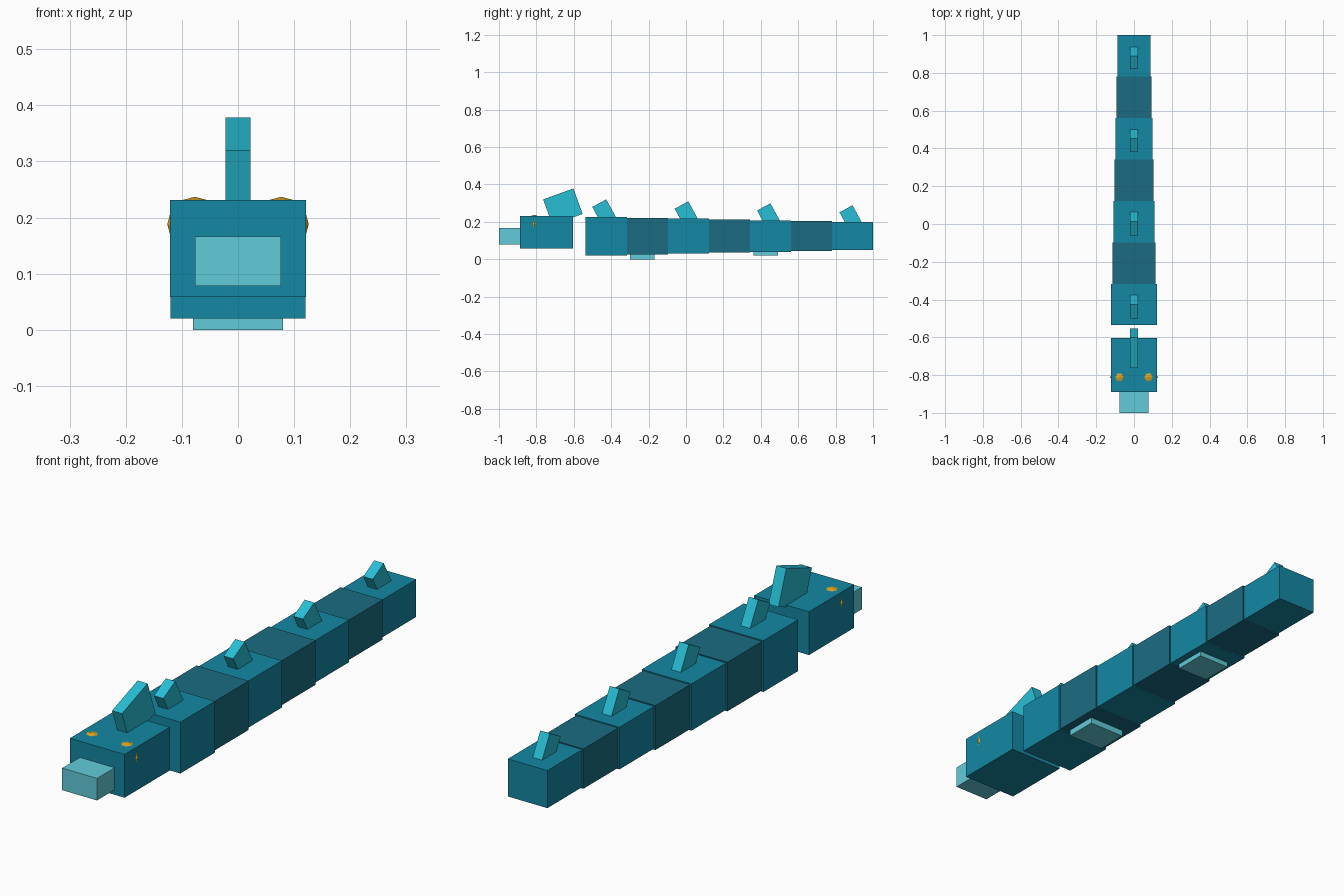
import bpy, bmesh, math
from mathutils import Matrix, Vector

if "Cube" in bpy.data.objects:
    bpy.data.objects.remove(bpy.data.objects["Cube"])


def material(name, hex_code):
    srgb = [int(hex_code[i:i + 2], 16) / 255 for i in (0, 2, 4)]
    lin = [c / 12.92 if c <= 0.04045 else ((c + 0.055) / 1.055) ** 2.4 for c in srgb]
    mat = bpy.data.materials.new(name)
    mat.diffuse_color = (*lin, 1)
    mat.use_nodes = True
    mat.node_tree.nodes["Principled BSDF"].inputs["Base Color"].default_value = mat.diffuse_color
    return mat


TEAL = material("teal", "1488A4")
DARK = material("dark_teal", "1B6C82")
FIN = material("fin_cyan", "27BFD6")
PALE = material("pale_cyan", "62CCD9")
GOLD = material("gold", "DDA524")


def finish(name, bm, mat):
    mesh = bpy.data.meshes.new(name)
    bm.to_mesh(mesh)
    bm.free()
    mesh.materials.append(mat)
    obj = bpy.data.objects.new(name, mesh)
    bpy.context.collection.objects.link(obj)
    return obj


def box(name, centre, size, mat, tilt=0.0):
    bm = bmesh.new()
    bmesh.ops.create_cube(bm, size=1, matrix=Matrix.Translation(centre)
                          @ Matrix.Rotation(tilt, 4, 'X')
                          @ Matrix.Diagonal((*size, 1)))
    return finish(name, bm, mat)


# head, snout and head crest
box("head", (0, -0.746, 0.1445), (0.242, 0.285, 0.173), TEAL)
box("snout", (0, -0.935, 0.122), (0.154, 0.13, 0.088), PALE)
box("head_crest", (0, -0.658, 0.281), (0.044, 0.172, 0.145), FIN, math.radians(20))

# eyes: low-poly spheres mostly sunk into the head
R = 0.049
for side, label in ((-1, "left"), (1, "right")):
    bm = bmesh.new()
    bmesh.ops.create_uvsphere(bm, u_segments=6, v_segments=6, radius=R)
    # turn so that a corner points sideways
    if max(v.co.x for v in bm.verts) < 0.98 * R:
        bmesh.ops.rotate(bm, verts=bm.verts, matrix=Matrix.Rotation(math.pi / 2, 3, 'Z'))
    bmesh.ops.translate(bm, verts=bm.verts, vec=(side * 0.077, -0.811, 0.188))
    finish("eye_" + label, bm, GOLD)

# tapering body segments, a back fin on every second one
START, STEP, COUNT = -0.536, 1.536 / 7, 7
FIN_TILT = math.radians(28.5)
for i in range(COUNT):
    t = i / (COUNT - 1)
    y = START + STEP * (i + 0.5)
    width = 0.241 - 0.066 * t
    height = 0.205 - 0.055 * t
    zc = 0.1225 + 0.0025 * t
    box(f"body_segment_{i + 1}", (0, y, zc), (width, STEP, height),
        DARK if i % 2 else TEAL)
    if i % 2 == 0:
        s = 1 - 0.07 * t
        fin_z = zc + height / 2 + 0.006 * s
        box(f"back_fin_{i // 2 + 1}", (0, y, fin_z),
            (0.042, 0.085 * s, 0.157 * s), FIN, FIN_TILT)

# flat foot pads under the belly
box("front_foot_pad", (0, -0.233, 0.024), (0.16, 0.131, 0.048), PALE)
box("rear_foot_pad", (0, 0.426, 0.04), (0.138, 0.131, 0.04), PALE)
